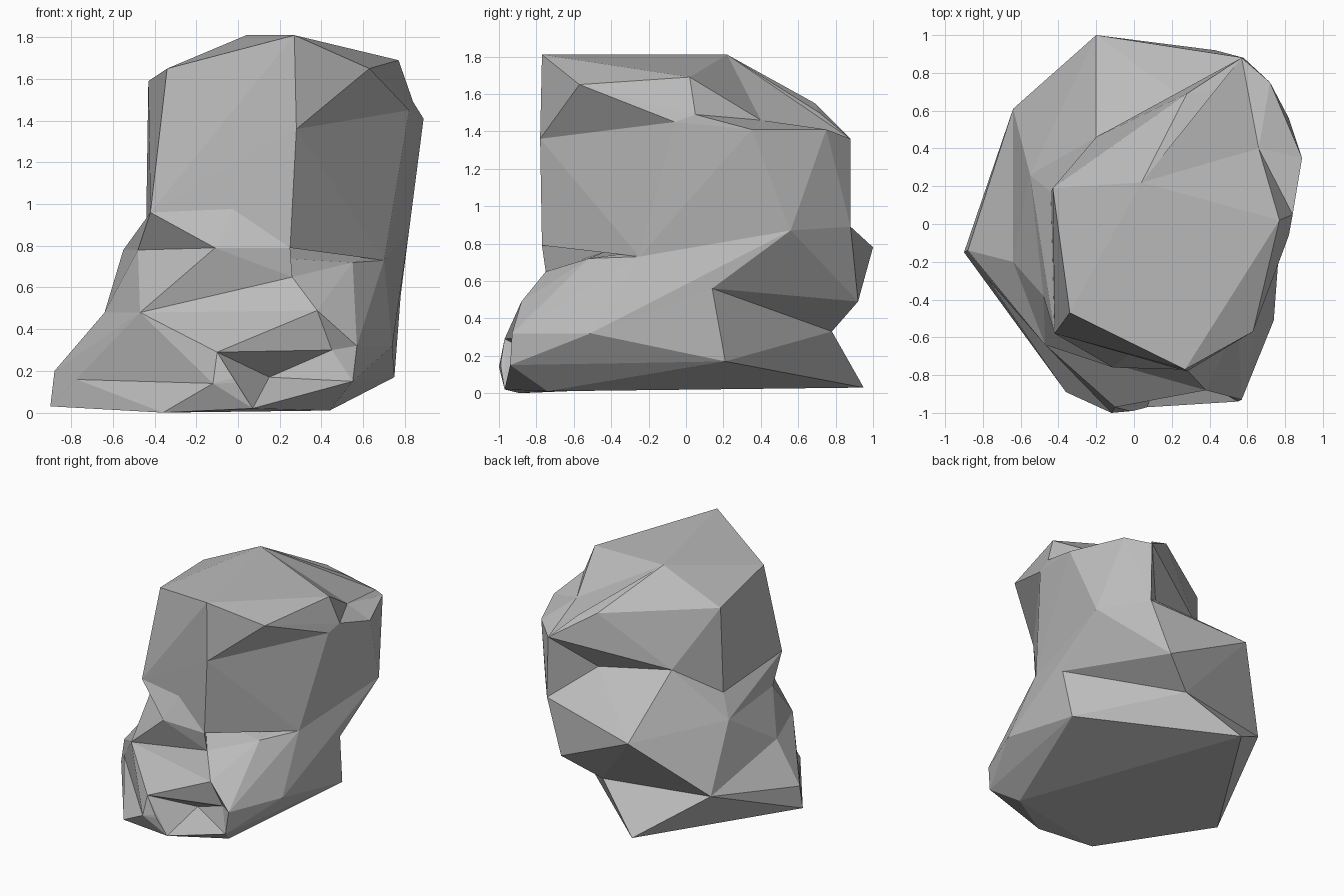
import bpy
import bmesh
from mathutils import Vector

default_cube = bpy.data.objects.get("Cube")
if default_cube:
    bpy.data.objects.remove(default_cube, do_unlink=True)

stone = bpy.data.materials.new("grey stone")
stone.use_nodes = True
stone_colour = (0.5, 0.5, 0.5, 1)
stone.diffuse_color = stone_colour
stone.node_tree.nodes["Principled BSDF"].inputs["Base Color"].default_value = stone_colour


def block(name, corners):
    """Faceted solid spanned by its corner points."""
    bm = bmesh.new()
    for corner in corners:
        bm.verts.new(corner)
    result = bmesh.ops.convex_hull(bm, input=bm.verts[:])
    spare = set(result["geom_interior"]) | set(result["geom_unused"])
    spare_verts = [v for v in spare if isinstance(v, bmesh.types.BMVert)]
    bmesh.ops.delete(bm, geom=spare_verts, context="VERTS")
    bmesh.ops.recalc_face_normals(bm, faces=bm.faces[:])
    mesh = bpy.data.meshes.new(name)
    bm.to_mesh(mesh)
    bm.free()
    mesh.materials.append(stone)
    obj = bpy.data.objects.new(name, mesh)
    bpy.context.scene.collection.objects.link(obj)
    return obj


def combine(target, tool, operation):
    """Apply a boolean to the target and discard the tool."""
    tool.hide_render = True
    modifier = target.modifiers.new("combine", "BOOLEAN")
    modifier.operation = operation
    modifier.solver = "EXACT"
    modifier.object = tool
    bpy.context.view_layer.objects.active = target
    bpy.ops.object.modifier_apply(modifier=modifier.name)
    bpy.data.objects.remove(tool, do_unlink=True)


def carve(target, rim, hollow, outward):
    """Sink a faceted hollow below a rim, cutting along the outward direction."""
    outer = [Vector(point) + Vector(outward) for point in rim]
    combine(target, block("chisel", rim + hollow + outer), "DIFFERENCE")


# Corners shared by neighbouring blocks
crown_front = (.27, -.77, 1.81)
crown_middle = (.04, .22, 1.81)
crown_side = (.77, .02, 1.69)
crown_dip = (.66, .4, 1.46)
temple = (.82, -.06, 1.45)
front_crease = (.28, -.78, 1.36)
side_tip = (.84, .05, 1.49)
side_bulge = (.89, .35, 1.41)
back_side = (.72, .75, 1.41)
back_peak = (.57, .88, 1.36)
shelf_corner = (.58, .88, .89)
neck_right, neck_back, neck_notch, neck_left = [
    (-.44, .17, .93), (-.2, .46, 1.15), (.32, .62, 1.1), (.82, .56, .87)]
neck_ring = [neck_right, neck_back, neck_notch, neck_left]
neck_side = (.7, -.25, .73)
overhang_right = (-.42, -.58, .96)
overhang_left = (.25, -.77, .79)
ridge = (-.11, -.76, .79)
under_ridge = (.26, -.75, .65)
neck_dent = (-.48, -.38, .78)
waist_left = (.78, .14, .56)
waist_right = (-.55, .26, .78)
foot_back = [(.17, .78, .33), (-.64, .61, .34)]
brow_right = (-.47, -.64, .48)
lip_top = (.38, -.88, .49)
cheek = (.57, -.93, .32)
brow = [brow_right, lip_top, cheek, (.74, -.51, .32), (-.64, -.2, .48), waist_left]
mouth_corner = (-.1, -.97, .29)
mouth_deep = (.15, -.71, .17)
mouth_inner = (.45, -.83, .3)
lip_left = (.55, -.94, .15)
lip_bottom = (.07, -.97, .02)
toe_edge = [(-.88, -.14, .2), (-.9, -.15, .03), (-.12, -1, .14),
            (.44, -.74, .01), lip_bottom]

# Tall upper mass
upper = block("upper_rock", neck_ring + [
    crown_front, crown_middle, crown_side, side_tip, side_bulge, back_side,
    back_peak, neck_side, front_crease, overhang_left, overhang_right, temple,
    (-.34, -.47, 1.65), (-.43, .19, 1.59), (.28, .69, 1.55)])

# Projecting shoulder above the side wall
shoulder = block("shoulder", [crown_front, crown_middle, crown_side, temple,
                              side_tip, front_crease, (.63, -.57, 1.65)])
combine(upper, shoulder, "UNION")

# Chipped slope on top
up = (0, 0, .4)
carve(upper, [crown_middle, crown_side, back_side, back_peak], [crown_dip], up)
carve(upper, [crown_side, side_tip, side_bulge, back_side], [crown_dip], up)

# Wall joining the back peak to the ledge, beside the notch
back_wall = block("back_wall", [back_side, back_peak, shelf_corner,
                                neck_left, neck_notch])

# Ledge jutting out at the back
ledge = block("back_ledge", neck_ring + foot_back + [
    waist_left, waist_right, shelf_corner, (-.2, 1, .78),
    (.43, .92, .49), (.24, .84, .46)])

# Sloping front between the base and the upper mass
slope = block("front_slope", brow + [
    neck_left, neck_side, waist_right, foot_back[-1],
    under_ridge, neck_dent, (.55, -.52, .72)])

# Ridge across the front and the neck above it
ridge_rock = block("front_ridge", [brow_right, ridge, under_ridge,
                                   neck_dent, waist_right])
neck = block("front_neck", [overhang_right, overhang_left, ridge, under_ridge,
                            neck_dent, neck_right, waist_right, (-.01, -.68, 1.01)])

# Wide base resting on the ground, with a low toe in front
base = block("base_rock", brow + foot_back + toe_edge + [
    mouth_corner, lip_left, (.75, .21, .17), (-.2, .95, .03)])
toe = block("toe", toe_edge + [(-.36, -.89, 0)])

# One continuous boulder
for part in (toe, slope, ledge, upper, back_wall, ridge_rock, neck):
    combine(base, part, "UNION")

# Hollow in the lower front, with a lip hanging over it
carve(base, [mouth_corner, lip_top, cheek, lip_left, lip_bottom],
      [mouth_deep, mouth_inner], (0, -.3, 0))
lip = block("upper_lip", [mouth_corner, lip_top, mouth_inner, mouth_deep])
combine(base, lip, "UNION")

base.name = "boulder"
